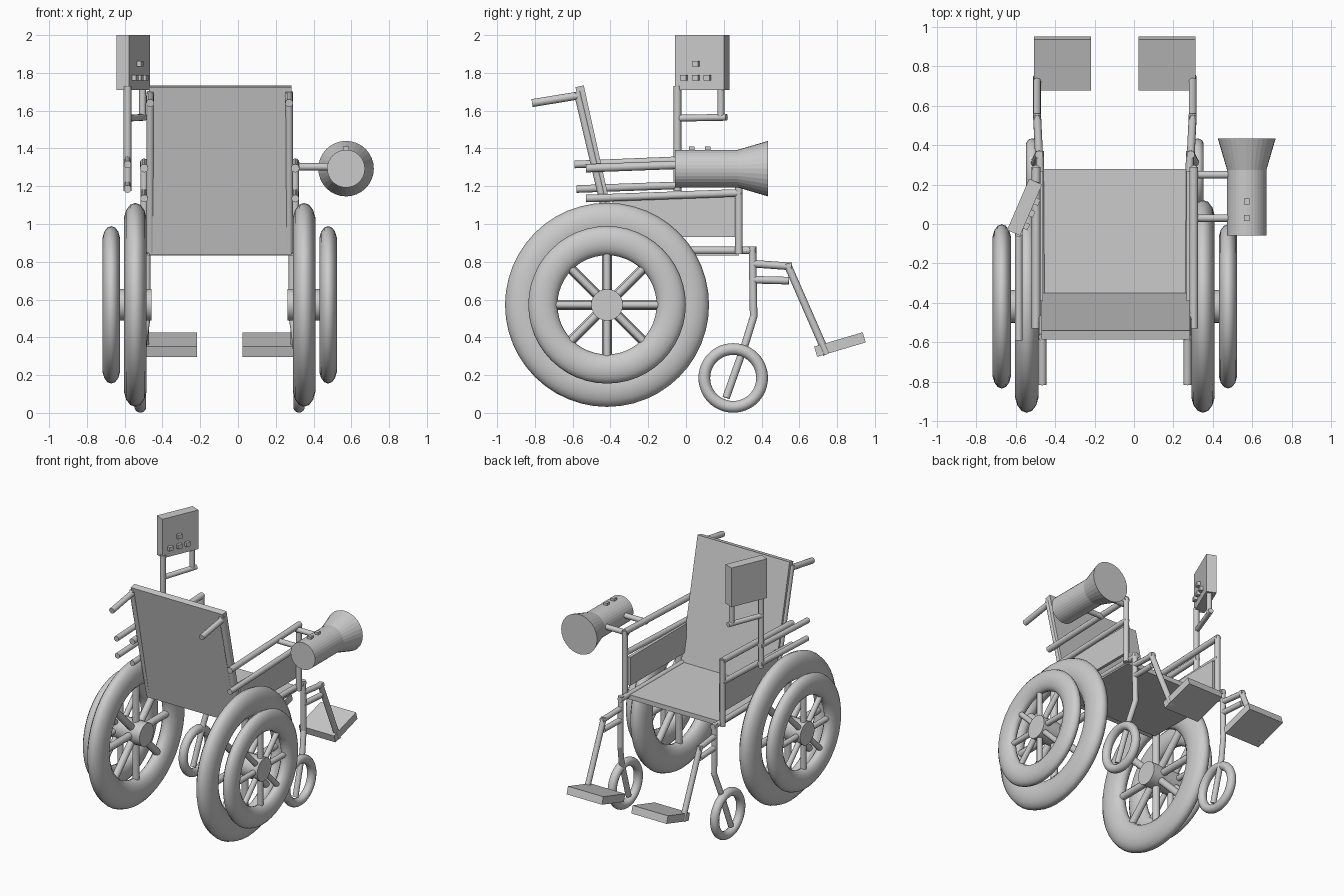
import bpy, math
from mathutils import Vector, Matrix

if "Cube" in bpy.data.objects:
    bpy.data.objects.remove(bpy.data.objects["Cube"])

C = -0.097  # mirror plane of the chair


def smooth(o):
    bpy.ops.object.select_all(action='DESELECT')
    o.select_set(True)
    bpy.context.view_layer.objects.active = o
    bpy.ops.object.shade_smooth_by_angle(angle=math.radians(40))


def rod(name, a, b, r=0.02, verts=12):
    a, b = Vector(a), Vector(b)
    bpy.ops.mesh.primitive_cylinder_add(vertices=verts, radius=r, depth=(b - a).length)
    o = bpy.context.object
    o.name = name
    o.matrix_world = Matrix.Translation((a + b) / 2) @ (b - a).to_track_quat('Z', 'Y').to_matrix().to_4x4()
    smooth(o)
    return o


def box(name, loc, size, rot=(0, 0, 0)):
    bpy.ops.mesh.primitive_cube_add(size=1, location=loc, rotation=rot)
    o = bpy.context.object
    o.name = name
    o.scale = size
    return o


def path(name, pts, r=0.02):
    # chain of tubes with round joints
    for a, b in zip(pts, pts[1:]):
        rod(name, a, b, r)
    for p in pts[1:-1]:
        bpy.ops.mesh.primitive_uv_sphere_add(segments=12, ring_count=8, radius=r, location=p)
        bpy.context.object.name = name + "_joint"
        smooth(bpy.context.object)


def ring(name, loc, major, minor, flat):
    bpy.ops.mesh.primitive_torus_add(location=loc, rotation=(0, math.pi / 2, 0), major_radius=major,
                                     minor_radius=minor, major_segments=48, minor_segments=14)
    o = bpy.context.object
    o.name = name
    o.scale.z = flat
    smooth(o)


def wheel(name, x, k):
    y, z = -0.418, 0.572
    ring(name + "_tyre", (x, y, z), 0.44 * k, 0.1 * k, 0.61)
    for i in range(8):
        a = i * math.pi / 4
        d = Vector((0, math.cos(a), math.sin(a)))
        c = Vector((x, y, z))
        rod(name + "_spoke", c + d * 0.05, c + d * 0.36 * k, 0.026 * k, 10)


for s, side in ((-1, "left"), (1, "right")):
    def P(d, y, z):
        return (C + s * d, y, z)

    # drive wheels, each a large wheel with a smaller one outside
    wheel(side + "_drive_wheel", C + s * 0.447, 1.0)
    wheel(side + "_outer_wheel", C + s * 0.574, 0.772)
    rod(side + "_hub", P(0.36, -0.418, 0.572), P(0.605, -0.418, 0.572), 0.084, 24)

    # caster wheel and its post
    ring(side + "_caster_tyre", P(0.42, 0.25, 0.185), 0.153, 0.031, 1.0)
    path(side + "_caster_post", [P(0.385, 0.352, 0.88), P(0.385, 0.358, 0.51),
                                 P(0.405, 0.315, 0.37), P(0.42, 0.212, 0.08)])
    # seat side rail
    rod(side + "_seat_rail", P(0.375, -0.36, 0.86), P(0.38, 0.37, 0.86))
    # footrest hanger and plate
    rod(side + "_hanger_upper", P(0.385, 0.35, 0.79), P(0.395, 0.56, 0.775))
    rod(side + "_hanger_lower", P(0.385, 0.35, 0.705), P(0.395, 0.545, 0.70))
    rod(side + "_hanger_strut", P(0.395, 0.535, 0.79), P(0.395, 0.745, 0.31))
    box(side + "_footplate", P(0.265, 0.815, 0.362), (0.29, 0.268, 0.056), (math.radians(16.5), 0, 0))
    # armrest frame
    rod(side + "_armrest_post", P(0.4, 0.28, 0.84), P(0.4, 0.28, 1.335))
    rod(side + "_armrest_rod", P(0.4, -0.53, 1.295), P(0.4, 0.29, 1.325), 0.022)
    rod(side + "_armrest_lower_rod", P(0.4, -0.53, 1.135), P(0.4, 0.29, 1.165))
    box(side + "_skirt_panel", P(0.375, -0.06, 1.035), (0.022, 0.66, 0.21))
    # backrest post and push handle
    rod(side + "_back_post", P(0.368, -0.375, 0.85), P(0.368, -0.575, 1.70))
    rod(side + "_push_handle", P(0.368, -0.57, 1.68), P(0.368, -0.815, 1.64), 0.021)

# seat and backrest
box("seat", (C + 0.004, -0.035, 0.85), (0.77, 0.63, 0.035))
tilt = math.atan2(0.195, 0.88)
box("backrest", (C + 0.004, -0.465, 1.285), (0.755, 0.045, 0.91), (tilt, 0, 0))

# horn with flared mouth, buttons and brackets, turned around the y axis
prof = [(0, -0.058), (0.1, -0.058), (0.1, 0.275), (0.147, 0.435), (0, 0.435)]
N = 32
verts, faces = [], []
for r, y in prof[1:4]:
    verts += [(0.572 + r * math.cos(t * 2 * math.pi / N), y, 1.293 + r * math.sin(t * 2 * math.pi / N))
              for t in range(N)]
for k in range(2):
    faces += [(k * N + i, (k + 1) * N + i, (k + 1) * N + (i + 1) % N, k * N + (i + 1) % N) for i in range(N)]
faces += [tuple(range(N)), tuple(reversed(range(2 * N, 3 * N)))]
me = bpy.data.meshes.new("horn")
me.from_pydata(verts, [], faces)
horn = bpy.data.objects.new("horn", me)
bpy.context.collection.objects.link(horn)
for y in (0.03, 0.115):
    box("horn_button", (0.572, y, 1.395), (0.03, 0.03, 0.03))
for y in (0.03, 0.25):
    rod("horn_bracket", (0.30, y, 1.303), (0.5, y, 1.303), 0.019)

# control panel, turned to the rider
ang = math.radians(66.7)
u = Vector((math.cos(ang), math.sin(ang), 0))
n = Vector((math.sin(ang), -math.cos(ang), 0))
pc = Vector((-0.555, 0.085, 1.855))
box("control_panel", pc, (0.283, 0.072, 0.29), (0, 0, ang))
for du, z in ((-0.085, 1.775), (-0.015, 1.775), (0.05, 1.775), (-0.015, 1.848)):
    p = pc + u * du + n * 0.042
    box("panel_button", (p.x, p.y, z), (0.034, 0.034, 0.03), (0, 0, ang))

# panel stand and its mounting rods
rod("panel_post", (-0.585, -0.045, 1.175), (-0.585, -0.045, 1.73))
rod("panel_short_post", (-0.505, 0.185, 1.56), (-0.505, 0.185, 1.72), 0.018)
rod("panel_crossbar", (-0.59, -0.05, 1.56), (-0.495, 0.215, 1.565), 0.018)
rod("panel_mount_upper", (-0.585, -0.59, 1.315), (-0.585, -0.03, 1.338))
rod("panel_mount_lower", (-0.585, -0.58, 1.185), (-0.585, -0.03, 1.205))
